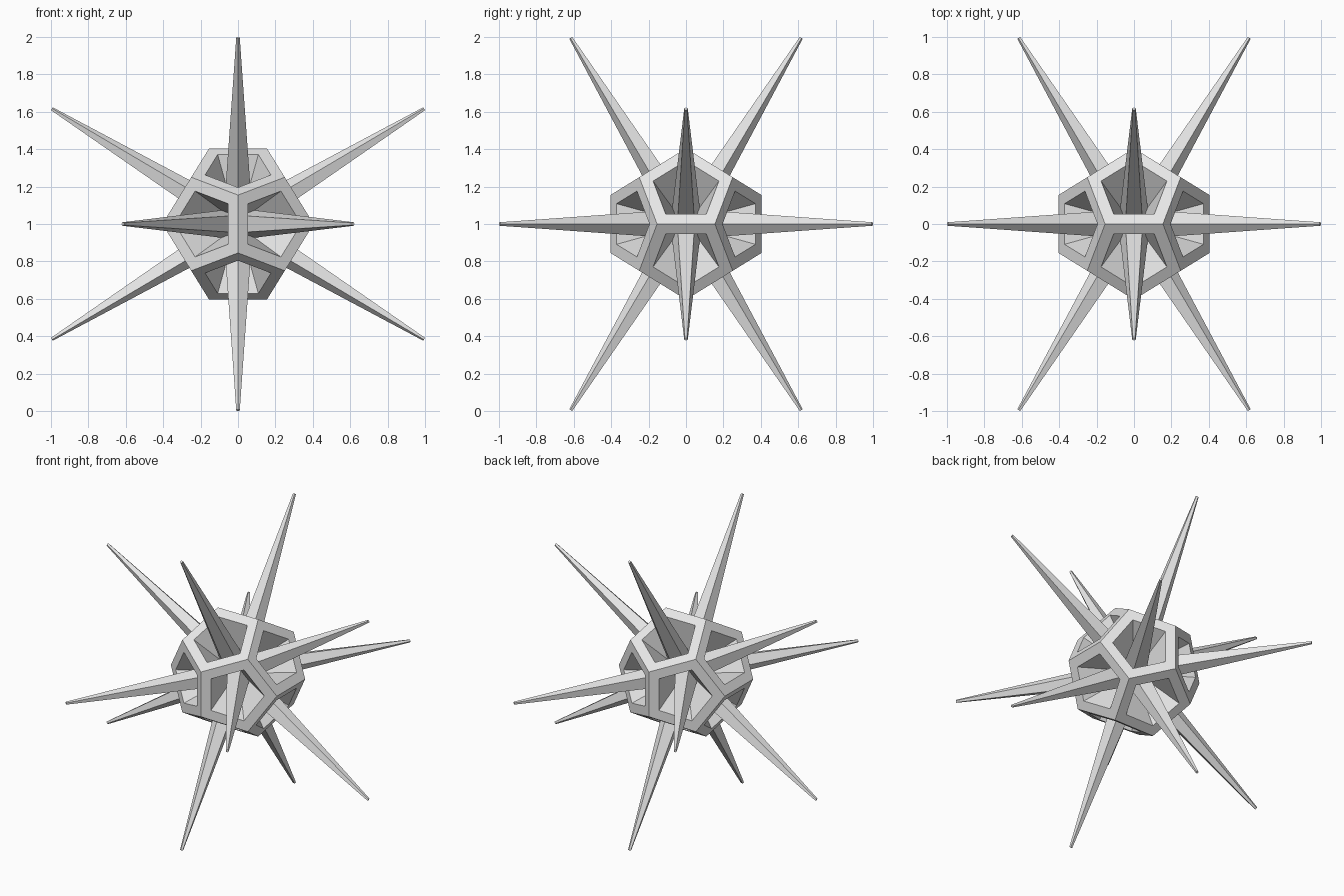
import bpy, bmesh, math
from mathutils import Vector

if "Cube" in bpy.data.objects:
    bpy.data.objects.remove(bpy.data.objects["Cube"])

PHI = (1 + 5 ** 0.5) / 2
S = 0.25                       # half side of the cube inside the dodecahedron
CENTRE = Vector((0, 0, 1))
WINDOW_R, BASE_R, TIP_R = 0.185, 0.077, 0.010
BASE_D, TIP_D = 0.13, 1.1705

grey = bpy.data.materials.new("light grey")
grey.diffuse_color = (0.8, 0.8, 0.8, 1)
grey.use_nodes = True
grey.node_tree.nodes["Principled BSDF"].inputs["Base Color"].default_value = grey.diffuse_color

SIGNS = (-1, 1)
# corners of the dodecahedron and the twelve face directions
corners = [Vector((a, b, c)) * S for a in SIGNS for b in SIGNS for c in SIGNS]
axes = []
for a in SIGNS:
    for b in SIGNS:
        p, q = a / PHI, b * PHI
        corners += [Vector(v) * S for v in ((p, 0, q), (0, q, p), (q, p, 0))]
        axes += [Vector(v).normalized() for v in ((b, 0, p), (0, p, b), (p, b, 0))]


def face_ring(n):
    """Five corners of the face along n, in order around it."""
    five = sorted(corners, key=lambda v: -v.dot(n))[:5]
    u = (five[0] - n * five[0].dot(n)).normalized()
    w = n.cross(u)
    return sorted(five, key=lambda v: math.atan2(v.dot(w), v.dot(u)))


def loft(bm, rings, cap):
    """Join successive five-sided rings, and cap the last one if asked."""
    loops = [[bm.verts.new(p + CENTRE) for p in r] for r in rings]
    for lo, hi in zip(loops, loops[1:]):
        for i in range(5):
            j = (i + 1) % 5
            bm.faces.new((lo[i], lo[j], hi[j], hi[i]))
    if cap:
        bm.faces.new(loops[-1])


def finish(bm, name):
    bmesh.ops.remove_doubles(bm, verts=bm.verts, dist=1e-4)
    me = bpy.data.meshes.new(name)
    bm.to_mesh(me)
    bm.free()
    me.materials.append(grey)
    bpy.context.collection.objects.link(bpy.data.objects.new(name, me))


frame, spikes = bmesh.new(), bmesh.new()
for n in axes:
    outer = face_ring(n)
    mid = n * outer[0].dot(n)
    dirs = [(p - mid).normalized() for p in outer]
    window = [mid + d * WINDOW_R for d in dirs]
    base = [n * BASE_D + d * BASE_R for d in dirs]
    tip = [n * TIP_D + d * TIP_R for d in dirs]
    # flat pentagon rim, then a funnel sloping in to the spike base
    loft(frame, [outer, window, base], False)
    # long tapered spike rising out of the funnel
    loft(spikes, [base, tip], True)

finish(frame, "pentagon_frame_core")
finish(spikes, "spikes")
